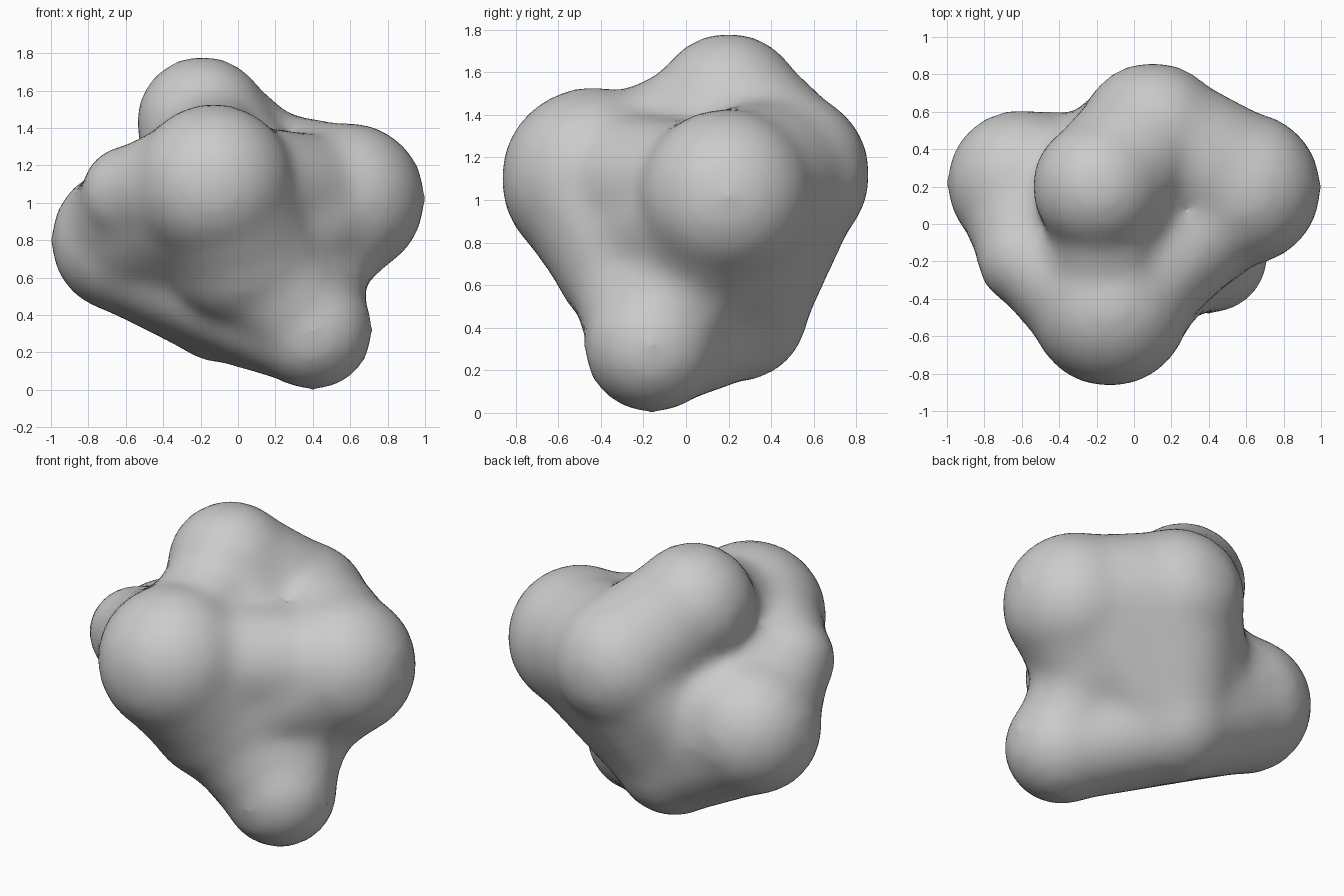
import bpy
import bmesh
from mathutils import Vector

cube = bpy.data.objects.get("Cube")
if cube:
    bpy.data.objects.remove(cube, do_unlink=True)

grey = bpy.data.materials.new("plain_grey")
grey.use_nodes = True
COLOUR = (0.6, 0.6, 0.6, 1)
grey.diffuse_color = COLOUR
grey.node_tree.nodes["Principled BSDF"].inputs["Base Color"].default_value = COLOUR

# Rounded lobes: centre and radius
LOBES = {
    "core": ((0.0, 0.05, 0.88), 0.52),
    "chest": ((0.03, -0.21, 0.76), 0.43),
    "flank": ((0.40, 0.10, 0.74), 0.34),
    "rump": ((-0.24, 0.27, 0.70), 0.34),
    "top": ((-0.19, 0.20, 1.43), 0.36),
    "front": ((-0.13, -0.44, 1.10), 0.435),
    "left": ((0.59, 0.19, 1.02), 0.415),
    "foot": ((0.40, -0.16, 0.32), 0.325),
    "right": ((-0.61, 0.22, 0.80), 0.395),
    "bump": ((-0.58, -0.18, 1.05), 0.265),
    "back": ((0.10, 0.47, 1.12), 0.40),
    "belly": ((-0.09, 0.24, 0.48), 0.34),
}

# Lobes bridged by a stretched skin, with the skin's thickness
BRIDGES = [
    (("core", "top"), 0.93),
    (("core", "bump", "right"), 0.93),
    (("front", "chest"), 0.97),
    (("left", "flank"), 0.97),
    (("chest", "left"), 0.88),
    (("front", "left"), 0.78),
    (("chest", "flank", "foot"), 0.87),
    (("chest", "belly", "foot"), 0.90),
    (("left", "back", "belly"), 0.95),
    (("right", "rump", "belly"), 0.97),
    (("back", "rump", "belly"), 0.93),
    (("top", "back"), 0.96),
    (("top", "front"), 0.77),
    (("front", "right", "belly"), 0.92),
    (("front", "bump"), 0.93),
    (("core", "right", "belly", "foot"), 0.95),
]


def add_skin(bm, names, scale):
    """Wrap the named lobes in one convex skin."""
    part = bmesh.new()
    for name in names:
        centre, radius = LOBES[name]
        ball = bmesh.ops.create_icosphere(part, subdivisions=3, radius=radius * scale)
        bmesh.ops.translate(part, verts=ball["verts"], vec=Vector(centre))
    if len(names) > 1:
        hull = bmesh.ops.convex_hull(part, input=part.verts[:])
        inside = {g for g in hull["geom_interior"] if isinstance(g, bmesh.types.BMVert)}
        bmesh.ops.delete(part, geom=list(inside), context="VERTS")
    temp = bpy.data.meshes.new("skin_part")
    part.to_mesh(temp)
    part.free()
    bm.from_mesh(temp)
    bpy.data.meshes.remove(temp)


# Gather lobes and bridges into one body
bm = bmesh.new()
for name in LOBES:
    add_skin(bm, [name], 1.0)
for names, thickness in BRIDGES:
    add_skin(bm, names, thickness)
mesh = bpy.data.meshes.new("lumpy_body")
bm.to_mesh(mesh)
bm.free()
mesh.materials.append(grey)
body = bpy.data.objects.new("lumpy_body", mesh)
bpy.context.collection.objects.link(body)

# Fuse the pieces and soften the valleys
remesh = body.modifiers.new("fuse", "REMESH")
remesh.mode = "VOXEL"
remesh.voxel_size = 0.04
remesh.use_smooth_shade = True
soften = body.modifiers.new("soften", "SMOOTH")
soften.factor = 0.5
soften.iterations = 16
